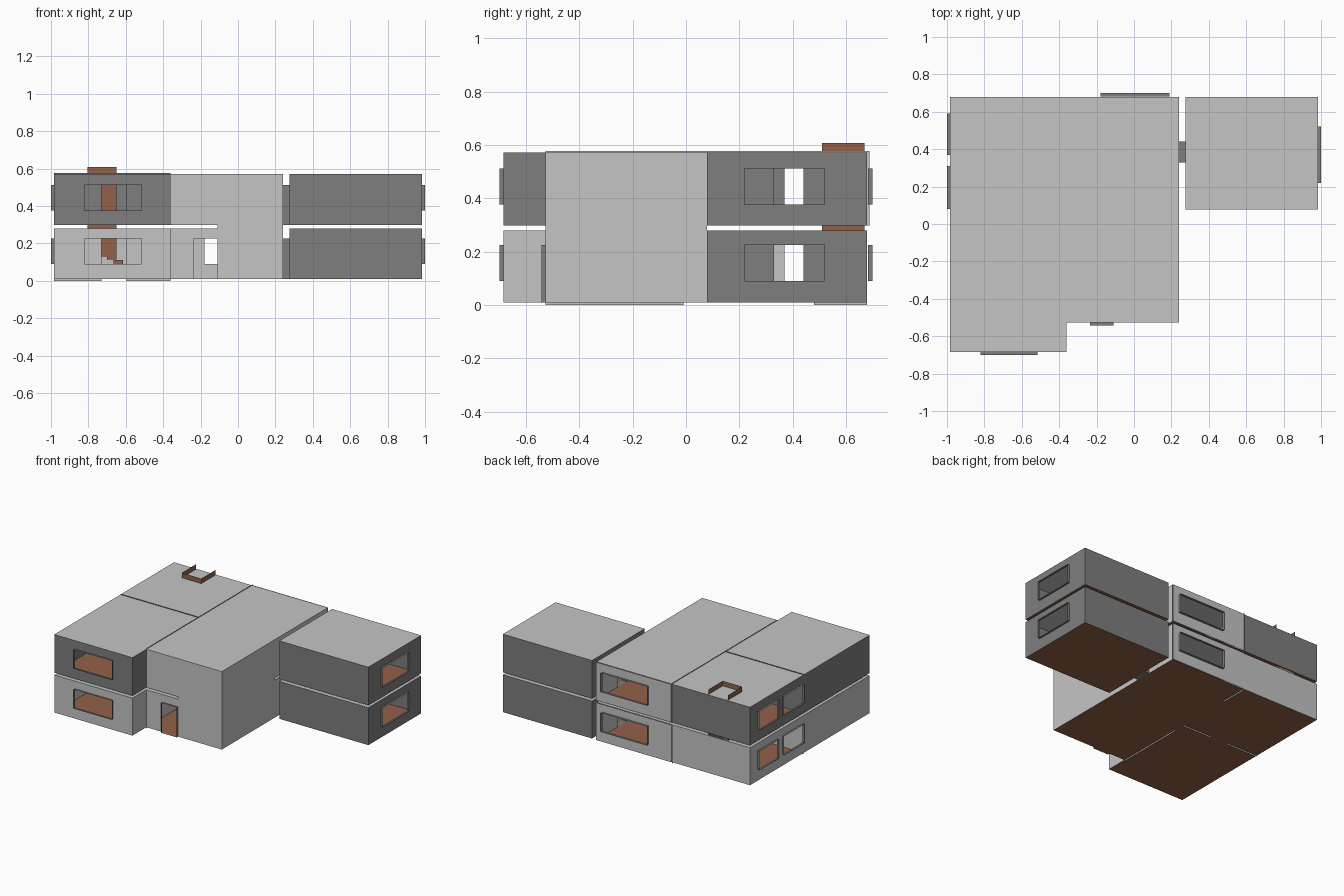
import bpy

if "Cube" in bpy.data.objects:
    bpy.data.objects.remove(bpy.data.objects["Cube"])


def mat(name, rgb):
    m = bpy.data.materials.new(name)
    m.diffuse_color = (*rgb, 1)
    m.use_nodes = True
    m.node_tree.nodes["Principled BSDF"].inputs["Base Color"].default_value = m.diffuse_color
    return m


LIGHT = mat("light_grey", (0.56, 0.56, 0.56))
DARK = mat("dark_grey", (0.21, 0.21, 0.21))
BROWN = mat("brown", (0.29, 0.12, 0.065))


def build(name, quads, m):
    verts = [p for q in quads for p in q]
    me = bpy.data.meshes.new(name)
    me.from_pydata(verts, [], [tuple(range(i, i + 4)) for i in range(0, len(verts), 4)])
    me.materials.append(m)
    ob = bpy.data.objects.new(name, me)
    bpy.context.collection.objects.link(ob)
    return ob


def place(axis, pos, u, v):
    p = [u, v]
    p.insert(axis, pos)
    return tuple(p)


def sheet(name, axis, pos, u, v, m, holes=(), flip=False):
    """Flat sheet across an axis with rectangular holes (u0, u1, v0, v1)."""
    us = sorted({*u, *[c for h in holes for c in h[:2] if u[0] < c < u[1]]})
    vs = sorted({*v, *[c for h in holes for c in h[2:] if v[0] < c < v[1]]})
    quads = []
    for a, b in zip(us, us[1:]):
        for c, d in zip(vs, vs[1:]):
            x, y = (a + b) / 2, (c + d) / 2
            if any(h[0] < x < h[1] and h[2] < y < h[3] for h in holes):
                continue
            q = [(a, c), (b, c), (b, d), (a, d)]
            # normal of (u, v) order is + for x and z, - for y
            if flip != (axis == 1):
                q.reverse()
            quads.append([place(axis, pos, *p) for p in q])
    return build(name, quads, m)


def tube(name, axis, w, hole, m=DARK):
    """Open rectangular tube: window frame, door frame or passage."""
    a, b, c, d = hole
    ring = [(a, c), (b, c), (b, d), (a, d)]
    quads = []
    for i in range(4):
        p, q = ring[i], ring[(i + 1) % 4]
        quads.append([place(axis, w[0], *p), place(axis, w[0], *q),
                      place(axis, w[1], *q), place(axis, w[1], *p)])
    build(name, quads, m)


XL, XP, XH, XR0, XR1 = -0.985, -0.362, 0.24, 0.275, 0.985
YF, YH, YP, YR, YB = -0.685, -0.527, 0.068, 0.078, 0.678

for level, z0, z1, wall in (("lower", 0.01, 0.28, LIGHT), ("upper", 0.297, 0.572, DARK)):
    up = level == "upper"
    win = (z0 + 0.08, z0 + 0.215)
    door = (z0, z0 + 0.215)
    zz = (z0, z1)
    void = [(-0.11, XH, YH, -0.05)]
    stairwell = [(-0.805, -0.65, 0.51, 0.67)]

    # floors
    holes = void + stairwell if up else []
    sheet(level + "_left_floor", 2, z0, (XL, XP), (YF, YB), BROWN, holes)
    sheet(level + "_hall_floor", 2, z0, (XP, XH), (YH, YB), BROWN, holes)
    sheet(level + "_right_floor", 2, z0, (XR0, XR1), (YR, YB), BROWN)
    # ceilings and roofs
    holes = [] if up else void + stairwell
    sheet(level + "_left_roof", 2, z1, (XL, XP), (YF, YB), LIGHT, holes)
    sheet(level + "_hall_roof", 2, z1, (XP, XH), (YH, YB), LIGHT, holes)
    sheet(level + "_right_roof", 2, z1, (XR0, XR1), (YR, YB), LIGHT)

    # left rooms
    front = (-0.82, -0.515, *win)
    sheet(level + "_left_front_wall", 1, YF, (XL, XP), zz, wall, [front])
    tube(level + "_front_window_frame", 1, (YF - 0.015, YF), front)
    sides = [(0.08, 0.31, *win), (0.37, 0.59, *win)]
    sheet(level + "_left_side_wall", 0, XL, (YF, YB), zz, wall, sides, True)
    for i, h in enumerate(sides):
        tube(f"{level}_left_window_frame_{i}", 0, (XL - 0.015, XL), h)
    sheet(level + "_left_return_wall", 0, XP, (YF, YH), zz, wall)
    sheet(level + "_left_back_wall", 1, YB, (XL, XP), zz, wall, (), True)

    # partitions poke slightly past the floor or roof
    pz = (z0, z1 + 0.005) if up else (0.0, z1)
    sheet(level + "_cross_partition", 1, YP, (XL, XP), pz, wall,
          [(-0.73, -0.597, 0.0, door[1])])
    opening = (0.3, 0.48, z0, door[1]) if up else (-0.01, 0.48, 0.0, z1)
    sheet(level + "_hall_partition", 0, XP, (YH, YB + (0.01 if up else 0)), pz,
          LIGHT, [opening])

    # hall back wall and its window
    back = (-0.18, 0.19, *win)
    sheet(level + "_hall_back_wall", 1, YB + 0.004, (XP, XH), zz, LIGHT, [back], True)
    tube(level + "_back_window_frame", 1, (YB + 0.004, 0.7), back)

    # right room with passage to the hall
    link = (0.33, 0.44, *door)
    side = (0.22, 0.52, *win)
    sheet(level + "_right_inner_wall", 0, XR0, (YR, YB), zz, DARK, [link], True)
    sheet(level + "_right_outer_wall", 0, XR1, (YR, YB), zz, DARK, [side])
    sheet(level + "_right_front_wall", 1, YR, (XR0, XR1), zz, DARK)
    sheet(level + "_right_back_wall", 1, YB, (XR0, XR1), zz, DARK, (), True)
    tube(level + "_right_window_frame", 0, (XR1, XR1 + 0.015), side)
    tube(level + "_passage", 0, (XH, XR0), link)
    sheet(level + "_hall_rear_side_wall", 0, XH, (YR, YB), zz, LIGHT, [link])

# double-height hall front and side, with the slot between storeys
entry = (-0.235, -0.11, 0.01, 0.225)
sheet("hall_front_wall", 1, YH, (XP, XH), (0.01, 0.572), LIGHT,
      [entry, (XP, -0.11, 0.28, 0.297)])
tube("entry_frame", 1, (YH - 0.015, YH), entry)
sheet("hall_side_wall", 0, XH, (YH, YR), (0.01, 0.572), LIGHT)

# stair enclosure rising through the roof, open to the back
sheet("stair_front_panel", 1, 0.51, (-0.805, -0.65), (0.13, 0.608), BROWN)
for n, x in (("left", -0.805), ("right", -0.65)):
    sheet(f"stair_{n}_panel", 0, x, (0.51, 0.67), (0.13, 0.608), BROWN)
# stair treads
for i in range(4):
    bpy.ops.mesh.primitive_cube_add(size=1, location=(-0.64 - 0.035 * i, 0.59, 0.10 + 0.025 * i))
    tread = bpy.context.object
    tread.name = f"stair_tread_{i}"
    tread.scale = (0.05, 0.155, 0.02)
    tread.data.materials.append(BROWN)
